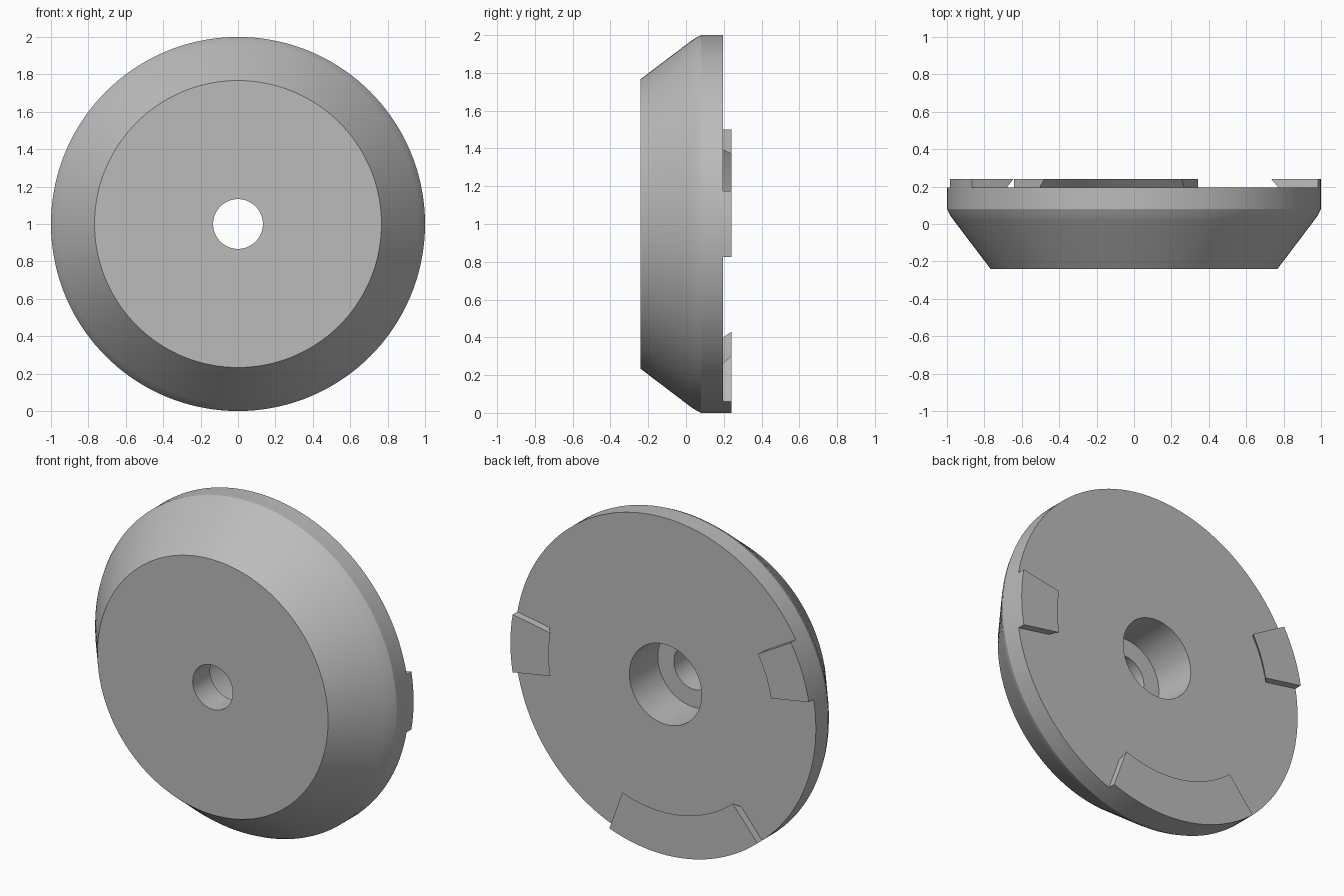
import bpy, bmesh, math
from mathutils import Matrix, Vector

cube = bpy.data.objects.get("Cube")
if cube:
    bpy.data.objects.remove(cube, do_unlink=True)

grey = bpy.data.materials.new("plain_grey")
grey.use_nodes = True
colour = (0.5, 0.5, 0.5, 1)
grey.diffuse_color = colour
grey.node_tree.nodes["Principled BSDF"].inputs["Base Color"].default_value = colour

CENTRE = 1.0      # height of the disc axis
BACK = 0.195      # plane of the disc's back face
LUG_TOP = 0.24


def revolve(name, profile, start, end, steps):
    """Turn a closed (radius, y) profile about the disc axis, in degrees."""
    bm = bmesh.new()
    full = abs(end - start) >= 360
    rings = []
    for i in range(steps if full else steps + 1):
        a = math.radians(start + (end - start) * i / steps)
        rings.append([bm.verts.new((r * math.cos(a), y, CENTRE + r * math.sin(a)))
                      for r, y in profile])
    n = len(profile)
    pairs = list(zip(rings, rings[1:]))
    if full:
        pairs.append((rings[-1], rings[0]))
    else:
        bm.faces.new(rings[0])
        bm.faces.new(rings[-1])
    for a, b in pairs:
        for j in range(n):
            k = (j + 1) % n
            bm.faces.new((a[j], a[k], b[k], b[j]))
    bmesh.ops.recalc_face_normals(bm, faces=bm.faces)
    mesh = bpy.data.meshes.new(name)
    bm.to_mesh(mesh)
    bm.free()
    obj = bpy.data.objects.new(name, mesh)
    bpy.context.collection.objects.link(obj)
    mesh.materials.append(grey)
    bpy.ops.object.select_all(action='DESELECT')
    obj.select_set(True)
    bpy.context.view_layer.objects.active = obj
    bpy.ops.object.shade_smooth_by_angle(angle=math.radians(25))
    return obj


# Tapered disc with a stepped bore, wider at the back
revolve("disc_body", [
    (0.133, -0.24), (0.767, -0.24),
    (0.964, 0.02), (0.985, 0.05), (1.0, 0.08),
    (1.0, BACK), (0.24, BACK),
    (0.24, -0.075), (0.133, -0.075),
], 0, 360, 144)

# Raised lugs on the back, each with an undercut inner wall
lug_profile = [(0.785, BACK), (1.0, BACK), (1.0, LUG_TOP), (0.745, LUG_TOP)]
for name, start, end in (("left_lug", -10, 10),
                         ("bottom_lug", -130, -70),
                         ("right_lug", 150, 170)):
    revolve(name, lug_profile, start, end, int((end - start) / 2.5))
